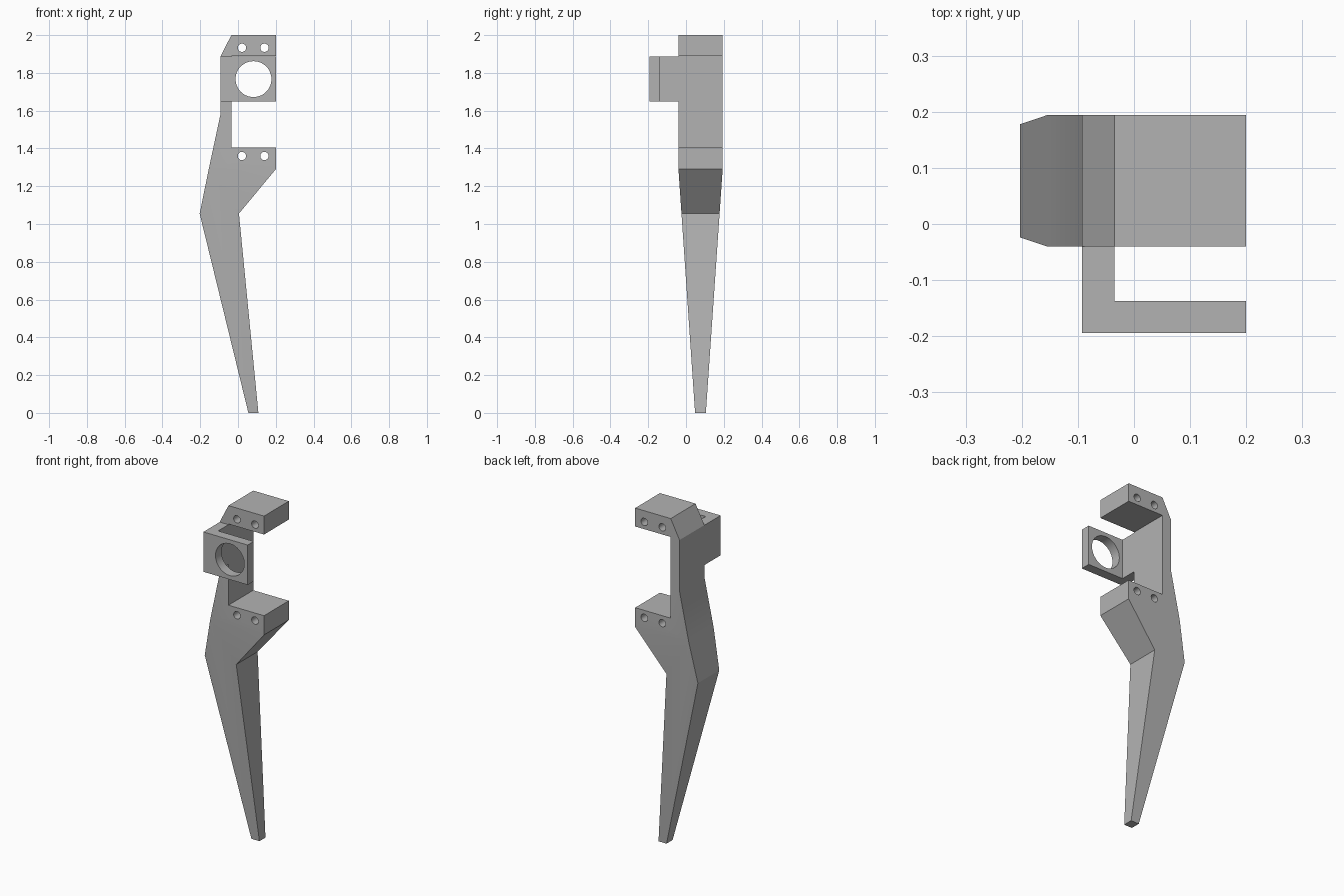
import bpy, bmesh
from math import pi, radians

cube = bpy.data.objects.get("Cube")
if cube:
    bpy.data.objects.remove(cube, do_unlink=True)

grey = bpy.data.materials.new("plain grey")
grey.use_nodes = True
grey.diffuse_color = (0.45, 0.45, 0.45, 1)
grey.node_tree.nodes["Principled BSDF"].inputs["Base Color"].default_value = grey.diffuse_color

FRONT, BACK = -0.04, 0.194      # depth of the upper frame
TAPER = 1.29                    # height where the blade starts to thin


def finish(name, bm):
    bmesh.ops.recalc_face_normals(bm, faces=bm.faces)
    mesh = bpy.data.meshes.new(name)
    bm.to_mesh(mesh)
    bm.free()
    mesh.materials.append(grey)
    ob = bpy.data.objects.new(name, mesh)
    bpy.context.collection.objects.link(ob)
    return ob


def drill(ob, holes):
    """Cut round holes running front to back: (x, z, radius)."""
    for x, z, r in holes:
        bpy.ops.mesh.primitive_cylinder_add(vertices=48, radius=r, depth=1,
                                            location=(x, 0, z), rotation=(pi / 2, 0, 0))
        cutter = bpy.context.object
        cutter.hide_render = True
        mod = ob.modifiers.new("hole", "BOOLEAN")
        mod.operation, mod.solver, mod.object = "DIFFERENCE", "EXACT", cutter
        bpy.context.view_layer.objects.active = ob
        bpy.ops.object.modifier_apply(modifier=mod.name)
        bpy.data.objects.remove(cutter, do_unlink=True)
    bpy.ops.object.select_all(action="DESELECT")
    ob.select_set(True)
    bpy.context.view_layer.objects.active = ob
    bpy.ops.object.shade_smooth_by_angle(angle=radians(20))


def depth_at(z):
    t = min(z / TAPER, 1)
    return 0.048 + (FRONT - 0.048) * t, 0.105 + (BACK - 0.105) * t


# Frame and blade: C-shaped frame above, bent tapering blade below
frame = [(0.2, TAPER), (0.2, 1.405), (-0.035, 1.405), (-0.035, 1.89), (0.2, 1.89),
         (0.2, 2), (-0.035, 2), (-0.093, 1.887), (-0.093, 1.58), (-0.155, TAPER)]
blade = [(-0.203, 1.055), (0.055, 0), (0.108, 0), (0.005, 1.055)]

bm = bmesh.new()
outline = frame + blade
rings = [[bm.verts.new((x, depth_at(z)[side], z)) for x, z in outline] for side in (0, 1)]
n = len(frame)
for ring in rings:
    bm.faces.new(ring[:n])
    bm.faces.new([ring[n - 1]] + ring[n:] + [ring[0]])
for i in range(len(outline)):
    j = (i + 1) % len(outline)
    bm.faces.new((rings[0][i], rings[0][j], rings[1][j], rings[1][i]))
body = finish("frame_and_blade", bm)
drill(body, [(x, z, 0.022) for x in (0.021, 0.14) for z in (1.36, 1.933)])

# Ring bracket: L-shaped plan, raised upwards
plan = [(-0.093, FRONT), (-0.093, -0.194), (0.2, -0.194),
        (0.2, -0.137), (-0.035, -0.137), (-0.035, FRONT)]
bm = bmesh.new()
base = bm.faces.new([bm.verts.new((x, y, 1.648)) for x, y in plan])
top = bmesh.ops.extrude_face_region(bm, geom=[base])["geom"]
bmesh.ops.translate(bm, vec=(0, 0, 0.238),
                    verts=[v for v in top if isinstance(v, bmesh.types.BMVert)])
if not base.is_valid or all(base not in e.link_faces for e in bm.edges):
    bmesh.ops.holes_fill(bm, edges=bm.edges)
bracket = finish("ring_bracket", bm)
drill(bracket, [(0.082, 1.767, 0.095)])
